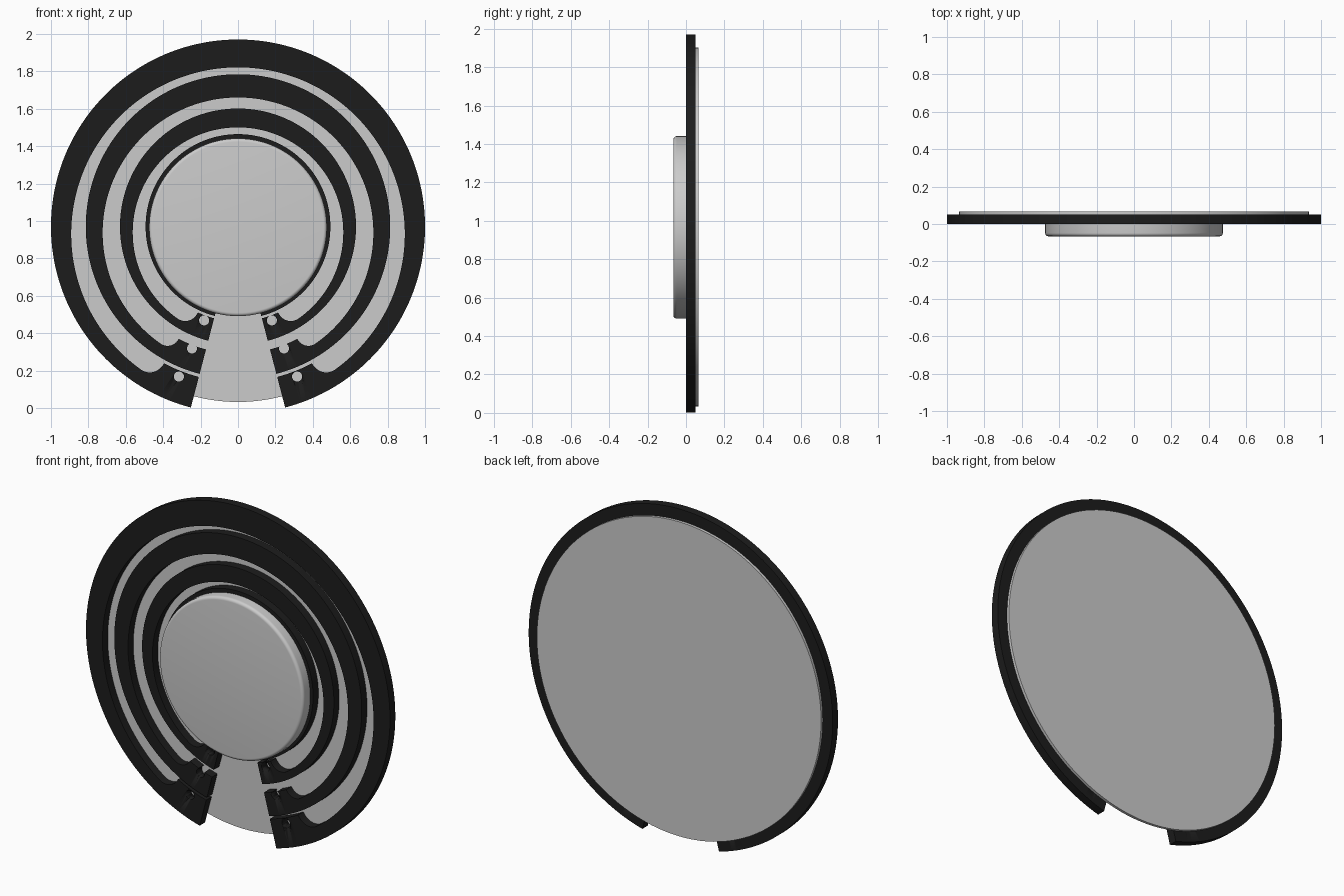
import bpy, bmesh
from math import sin, cos, pi, radians

if "Cube" in bpy.data.objects:
    bpy.data.objects.remove(bpy.data.objects["Cube"])

CZ = 0.97                     # height of the common centre
GAP = radians(14.6)           # half angle of the opening at the bottom

black = bpy.data.materials.new("black_plastic")
black.diffuse_color = (0.012, 0.012, 0.012, 1)
black.use_nodes = True
black.node_tree.nodes["Principled BSDF"].inputs["Base Color"].default_value = black.diffuse_color


def finish(bm, name, mat=None):
    bmesh.ops.recalc_face_normals(bm, faces=bm.faces[:])
    me = bpy.data.meshes.new(name)
    bm.to_mesh(me)
    bm.free()
    ob = bpy.data.objects.new(name, me)
    bpy.context.collection.objects.link(ob)
    if mat:
        me.materials.append(mat)
    bpy.context.view_layer.objects.active = ob
    ob.select_set(True)
    bpy.ops.object.shade_smooth_by_angle(angle=radians(35))
    ob.select_set(False)
    return ob


def polar(a, r):
    """Point at angle a from straight down, distance r from the centre."""
    return r * sin(a), CZ - r * cos(a)


def band(name, outer, base, shift, pad=None, corner=0, fillet=0, hole=None, y0=0.0, y1=0.05):
    """Open ring with an off-centre inner edge and wider end pads."""
    edge = lambda a: base + shift * cos(a)
    half = []
    if pad:
        c, f = radians(corner), radians(fillet)
        half += [(GAP + (c - GAP) * i / 8, pad) for i in range(9)]
        h = edge(c + f) - pad
        for i in range(1, 11):
            t = pi / 2 * i / 10
            half.append((c + f * (1 - cos(t)), pad + h * sin(t)))
        start = c + f
    else:
        half.append((GAP, edge(GAP)))
        start = GAP
    half += [(start + (pi - start) * i / 80, edge(start + (pi - start) * i / 80)) for i in range(1, 81)]
    prof = half + [(2 * pi - a, r) for a, r in reversed(half[:-1])]
    bm = bmesh.new()
    rows = []
    for a, r in prof:
        rows.append([bm.verts.new((x, y, z)) for y, (x, z) in
                     ((y0, polar(a, r)), (y0, polar(a, outer)),
                      (y1, polar(a, outer)), (y1, polar(a, r)))])
    for p, q in zip(rows, rows[1:]):
        for i in range(4):
            j = (i + 1) % 4
            bm.faces.new((p[i], p[j], q[j], q[i]))
    bm.faces.new(rows[0])
    bm.faces.new(rows[-1])
    ob = finish(bm, name, black)
    # screw holes through both end pads
    if hole:
        for s in (-1, 1):
            cut = disc(name + "_hole_cutter", 0.027, -0.1, 0.1, hole[1], hole[0] * s, 32)
            cut.hide_render = True
            cut.hide_set(True)
            m = ob.modifiers.new("hole", 'BOOLEAN')
            m.operation = 'DIFFERENCE'
            m.solver = 'EXACT'
            m.object = cut
            bpy.context.view_layer.objects.active = ob
            bpy.ops.object.modifier_apply(modifier=m.name)
            bpy.data.objects.remove(cut)
    return ob


def disc(name, r, y0, y1, z, x=0, n=128, bevel=0):
    """Round plate facing -y with an optional rounded front rim."""
    prof = [(r, y1)]
    if bevel:
        prof += [(r - bevel + bevel * cos(t * pi / 12), y0 + bevel - bevel * sin(t * pi / 12)) for t in range(7)]
    else:
        prof.append((r, y0))
    bm = bmesh.new()
    rings = [[bm.verts.new((x + q * sin(2 * pi * i / n), y, z + q * cos(2 * pi * i / n)))
              for i in range(n)] for q, y in prof]
    for a, b in zip(rings, rings[1:]):
        for i in range(n):
            j = (i + 1) % n
            bm.faces.new((a[i], a[j], b[j], b[i]))
    bm.faces.new(rings[0])
    bm.faces.new(rings[-1])
    return finish(bm, name)


# back plate and central button
disc("back_plate", 0.935, 0.05, 0.066, 0.967)
disc("centre_button", 0.475, -0.066, 0.05, 0.966, bevel=0.018)

# black rings with end pads
band("outer_ring", 1.0, 0.891, 0.04, 0.831, 28.4, 5.5, (0.316, 0.168))
band("middle_ring", 0.814, 0.723, 0.033, 0.679, 27.8, 5.5, (0.246, 0.318))
band("inner_ring", 0.631, 0.562, 0.032, 0.507, 25, 8, (0.181, 0.468))

# thin collar around the button
band("button_collar", 0.494, 0.47, 0.0)
